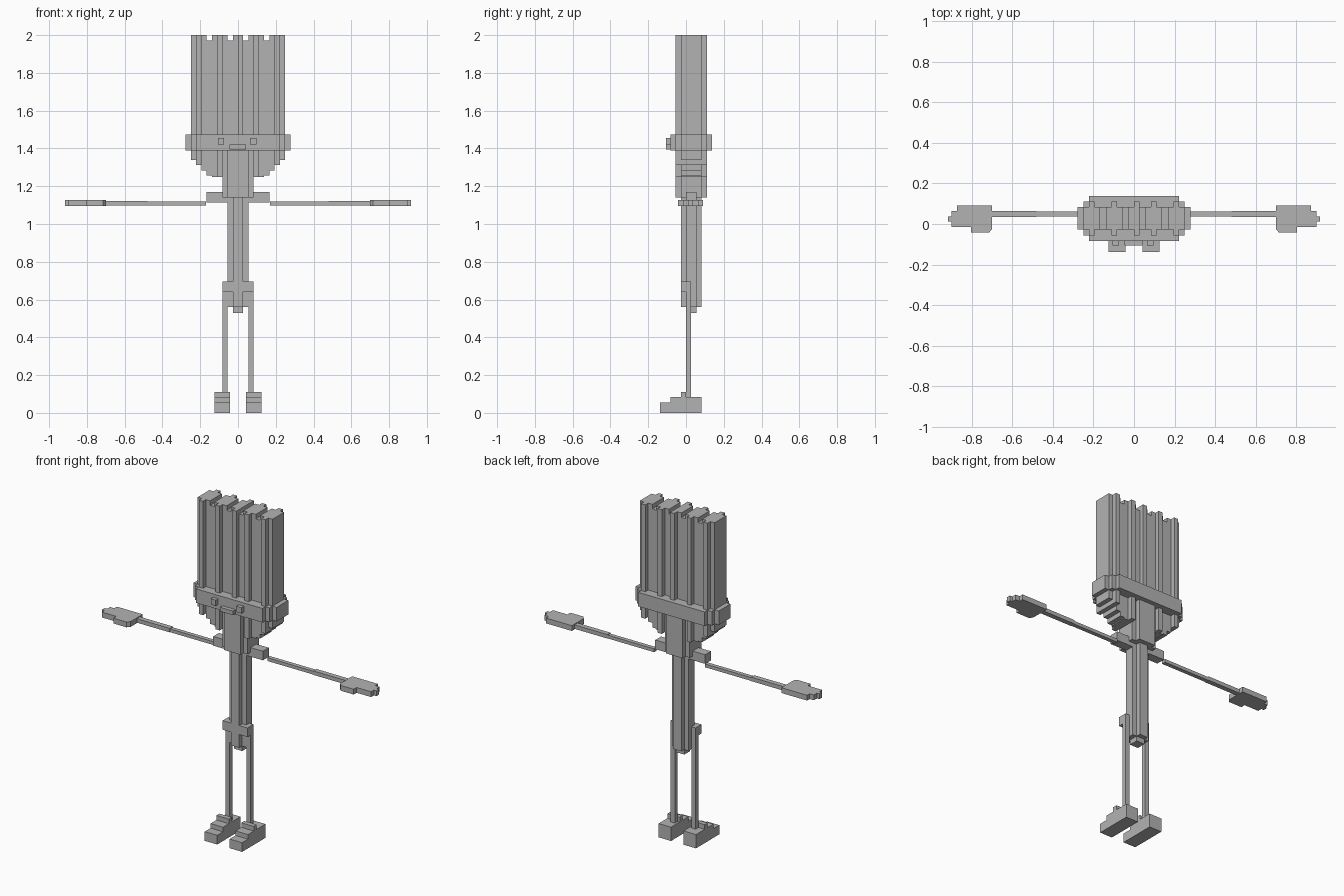
import bpy, bmesh

if "Cube" in bpy.data.objects:
    bpy.data.objects.remove(bpy.data.objects["Cube"])

V = 2 / 72  # block size

grey = bpy.data.materials.new("plain grey")
grey.diffuse_color = (0.45, 0.45, 0.45, 1)
grey.use_nodes = True
grey.node_tree.nodes["Principled BSDF"].inputs["Base Color"].default_value = grey.diffuse_color


def finish(name, bm):
    me = bpy.data.meshes.new(name)
    bmesh.ops.recalc_face_normals(bm, faces=bm.faces[:])
    bm.to_mesh(me)
    bm.free()
    me.materials.append(grey)
    ob = bpy.data.objects.new(name, me)
    bpy.context.collection.objects.link(ob)
    return ob


def add_box(bm, x0, x1, y0, y1, z0, z1):
    vs = bmesh.ops.create_cube(bm, size=1)["verts"]
    for v in vs:
        v.co.x = x1 if v.co.x > 0 else x0
        v.co.y = y1 if v.co.y > 0 else y0
        v.co.z = z1 if v.co.z > 0 else z0


def boxes(name, *items):
    bm = bmesh.new()
    for b in items:
        add_box(bm, *b)
    return finish(name, bm)


def prism(bm, outline, z0, z1):
    face = bm.faces.new([bm.verts.new((x, y, z0)) for x, y in outline])
    ext = bmesh.ops.extrude_face_region(bm, geom=[face])["geom"]
    for v in ext:
        if isinstance(v, bmesh.types.BMVert):
            v.co.z = z1


# Head and tall hair: thin columns with ridges, notches and a stepped chin
columns = []
for i in range(18):
    k = min(i, 17 - i)
    ridge = i in (1, 5, 9, 12, 16)
    y0, y1 = (-2 * V, 4 * V) if ridge else (-V, 3 * V)
    top = 2 - V if k in (3, 7) else 2
    bottom = max(1.34 - k * V, 1.25)
    x = -9 * V + i * V
    columns.append((x, x + V, y0, y1, bottom, top))
boxes("head_hair", *columns)

# Brow band with stepped corners
bm = bmesh.new()
quarter = [(10, 2), (9, 2), (9, 3), (8, 3), (8, 4)]
ring = [(x, y) for x, y in quarter] + [(-x, y) for x, y in quarter[::-1]]
ring += [(-x, -y) for x, y in quarter] + [(x, -y) for x, y in quarter[::-1]]
prism(bm, [(x * V, (y + 1) * V) for x, y in ring], 1.39, 1.475)
finish("head_band", bm)

# Face
boxes("eyes", *[(x, x + 0.033, -0.107, -0.083, 1.42, 1.455) for x in (-0.107, 0.064)])
boxes("mouth", (-0.046, 0.042, -0.107, -0.083, 1.395, 1.42))

# Neck, chest and torso
boxes("neck",
      (-2 * V, 2 * V, -2 * V, 4 * V, 1.14, 1.39),
      (-3 * V, -2 * V, -V, 3 * V, 1.14, 1.25),
      (2 * V, 3 * V, -V, 3 * V, 1.14, 1.25))
boxes("torso",
      (-V, V, -V, 3 * V, 0.56, 1.14),
      (-2 * V, -V, 0, 2 * V, 0.56, 1.14),
      (V, 2 * V, 0, 2 * V, 0.56, 1.14),
      (-V, V, 0, 2 * V, 0.53, 0.56))

# Hand outline, right side
hand = [(0.7, 0.09), (0.872, 0.09), (0.872, 0.065), (0.9, 0.065), (0.9, 0.037),
        (0.917, 0.037), (0.917, 0.012), (0.9, 0.012), (0.9, -0.015),
        (0.803, -0.015), (0.803, -0.043), (0.715, -0.043), (0.7, -0.025)]

for side, s in (("left", -1), ("right", 1)):
    def part(name, x0, x1, *yz):
        a, b = sorted((s * x0, s * x1))
        return (a, b, *yz)

    # Shoulder and arm
    boxes(side + "_shoulder", part("", 2 * V, 6 * V, 0, 2 * V, 1.115, 1.17))
    boxes(side + "_arm",
          part("", 0.17, 0.48, 0.037, 0.062, 1.098, 1.118),
          part("", 0.48, 0.70, 0.034, 0.064, 1.098, 1.122))
    bm = bmesh.new()
    prism(bm, [(s * x, y) for x, y in hand], 1.095, 1.127)
    finish(side + "_hand", bm)

    # Hip, leg and stepped foot
    boxes(side + "_hip", part("", V, 3 * V, -V, V, 0.64, 0.695))
    boxes(side + "_leg", part("", 2 * V, 3 * V, 0, V, 0.08, 0.64))
    bm = bmesh.new()
    steps = [(-5, 0), (-5, 2), (-3, 2), (-3, 3), (-1, 3), (-1, 4), (0, 4), (0, 3), (3, 3), (3, 0)]
    xa, xb = s * 1.5 * V, s * 4.5 * V
    prism(bm, [(y * V, z * V) for y, z in steps], xa, xb)
    for v in bm.verts:  # turn the side profile upright
        v.co = (v.co.z, v.co.x, v.co.y)
    finish(side + "_foot", bm)
